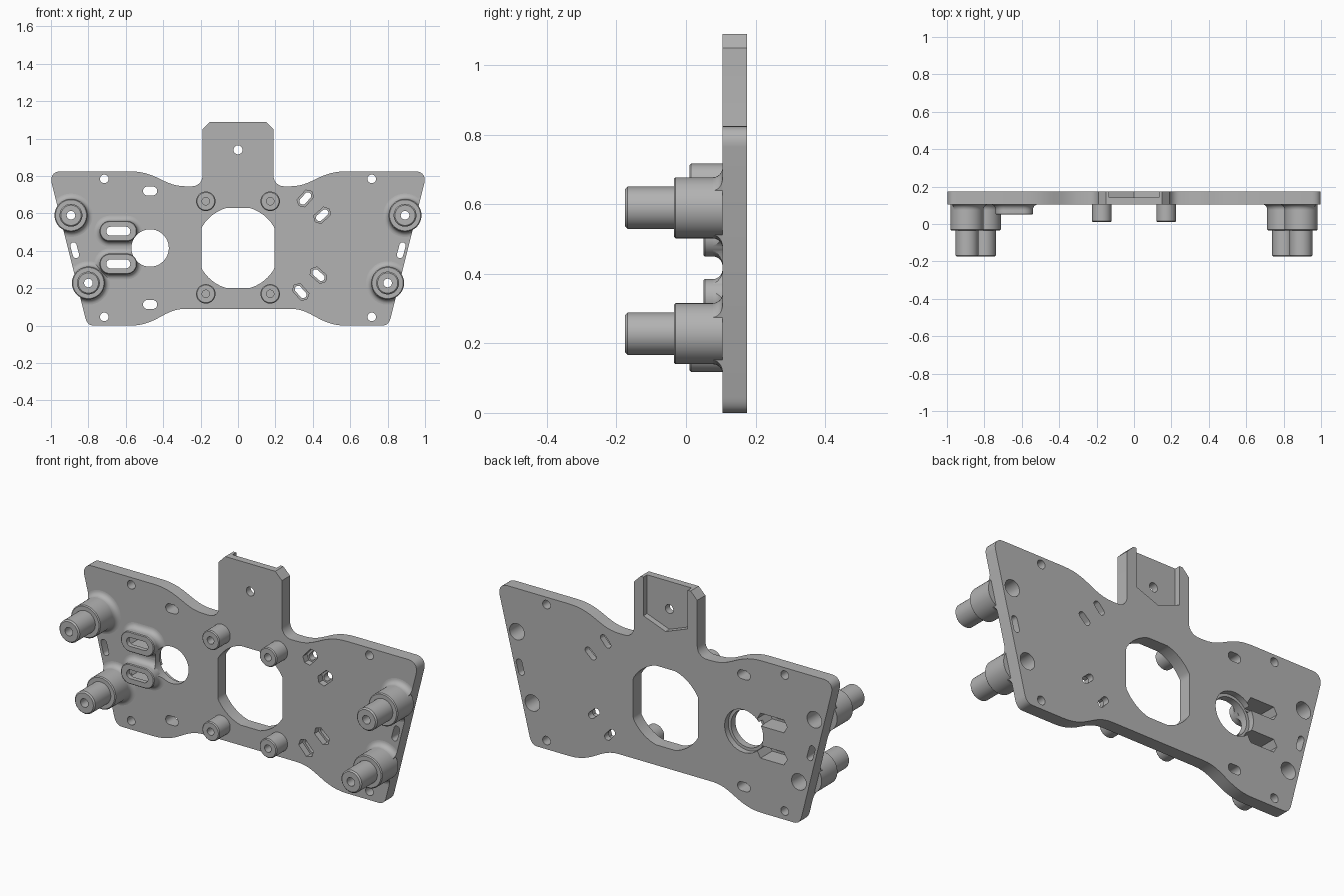
import bpy, bmesh
from math import sin, cos, pi, radians
from mathutils import Vector
from mathutils.geometry import interpolate_bezier

if "Cube" in bpy.data.objects:
    bpy.data.objects.remove(bpy.data.objects["Cube"])

FRONT, BACK = 0.105, 0.175

grey = bpy.data.materials.new("plain grey")
grey.use_nodes = True
grey.diffuse_color = (0.45, 0.45, 0.45, 1)
grey.node_tree.nodes["Principled BSDF"].inputs["Base Color"].default_value = grey.diffuse_color


def loft(name, rings, closed=False):
    """Skin a list of 3D rings; cap the ends unless the profile closes on itself."""
    bm = bmesh.new()
    loops = [[bm.verts.new(p) for p in ring] for ring in rings]
    n = len(loops[0])
    pairs = list(zip(loops, loops[1:]))
    if closed:
        pairs.append((loops[-1], loops[0]))
    else:
        bm.faces.new(loops[0])
        bm.faces.new(loops[-1])
    for a, b in pairs:
        for i in range(n):
            j = (i + 1) % n
            bm.faces.new((a[i], a[j], b[j], b[i]))
    bmesh.ops.recalc_face_normals(bm, faces=bm.faces)
    mesh = bpy.data.meshes.new(name)
    bm.to_mesh(mesh)
    bm.free()
    mesh.materials.append(grey)
    obj = bpy.data.objects.new(name, mesh)
    bpy.context.collection.objects.link(obj)
    return obj


def prism(name, pts, y0, y1):
    return loft(name, [[(x, y, z) for x, z in pts] for y in (y0, y1)])


def slot_points(r, half, angle, n):
    """Circle stretched along its own axis; six sides give a long hexagon."""
    phase = 0 if n == 6 else 0.5
    c, s = cos(radians(angle)), sin(radians(angle))
    pts = []
    for i in range(n):
        a = (i + phase) * 2 * pi / n
        u, v = r * cos(a) + (half if cos(a) > 0 else -half), r * sin(a)
        pts.append((u * c - v * s, u * s + v * c))
    return pts


def turned(name, at, profile, half=0, angle=0, n=48, closed=False):
    """Sweep an (r, y) profile round a circle or slot centred at (x, z)."""
    return loft(name, [[(at[0] + x, y, at[1] + z) for x, z in slot_points(r, half, angle, n)]
                       for r, y in profile], closed)


def apply_boolean(target, cutter, operation="DIFFERENCE"):
    mod = target.modifiers.new("cut", "BOOLEAN")
    mod.operation, mod.solver, mod.object = operation, "EXACT", cutter
    bpy.context.view_layer.objects.active = target
    bpy.ops.object.modifier_apply(modifier=mod.name)


def cut(cutter, *targets):
    for t in targets:
        apply_boolean(t, cutter)
    bpy.data.objects.remove(cutter)


def hole(at, r, half=0, angle=0, n=48, y0=-0.05, y1=0.3):
    return turned("cutter", at, [(r, y0), (r, y1)], half, angle, n)


def bezier(*pts, steps=14):
    p, h1, h2, q = (Vector((x, z, 0)) for x, z in pts)
    return [(v.x, v.y) for v in interpolate_bezier(p, h1, h2, q, steps)]


# Plate outline, right half then mirrored
half = bezier((.28, .09), (.40, .09), (.43, 0), (.58, 0))
half += bezier((.77, 0), (.795, 0), (.81, .015), (.817, .045), steps=8)
half += bezier((.997, .765), (1.004, .80), (.985, .825), (.95, .825), steps=8)
half += bezier((.58, .825), (.43, .825), (.40, .745), (.28, .745))
half += bezier((.245, .745), (.215, .745), (.19, .77), (.19, .80), steps=8)
half += [(.19, 1.05), (.15, 1.09)]
outline = half + [(-x, z) for x, z in reversed(half)]
plate = prism("plate", outline, FRONT, BACK)

# Large centre opening: a circle flattened on four sides
ring = [(.223 * cos(i * pi / 48), .223 * sin(i * pi / 48)) for i in range(96)]
opening = [(max(-.195, min(.195, x)), .415 + max(-.215, min(.215, z))) for x, z in ring]
cut(prism("cutter", opening, 0, .3), plate)

# Pocket in the back of the tab, open at the top
pocket = [(0, .83), (.133, .88), (.133, 1.2), (-.133, 1.2), (-.133, .88)]
cut(prism("cutter", pocket, .143, .3), plate)
cut(hole((0, .94), .024), plate)

# Small holes and slots
for side in (-1, 1):
    for z in (.785, .047):
        cut(hole((side * .715, z), .023), plate)
    cut(hole((side * .873, .403), .017, .026, 90 - side * 15), plate)
for z in (.72, .113):
    cut(hole((-.47, z), .024, .014), plate)

# Angled slots with hexagonal pockets on the front
for x, z, angle in ((.36, .68, 48), (.45, .59, 42), (.43, .27, -42), (.335, .18, -48)):
    cut(hole((x, z), .018, .02, angle), plate)
    cut(hole((x, z), .033, .018, angle, 6, y1=.14), plate)

# Posts with their fillets trimmed to the plate edge
post_profile = [(.044, FRONT), (.088, FRONT), (.088, -.03), (.083, -.035), (.061, -.035),
                (.061, -.168), (.054, -.175), (.023, -.175), (.023, 0), (.044, 0)]


def fillet(r, size):
    arc = [(r + size * (1 - cos(a)), FRONT - size * (1 - sin(a)))
           for a in (i * pi / 12 for i in range(7))]
    return [(r - .01, FRONT)] + [(r - .01, FRONT - size)] + arc


trim = prism("cutter", outline, 0, .3)
for side, word in ((1, "left"), (-1, "right")):
    for x, z, level in ((.893, .59, "upper"), (.8, .228, "lower")):
        at = (side * x, z)
        turned(f"{level}_{word}_post", at, post_profile, closed=True)
        skirt = turned(f"{level}_{word}_post_fillet", at, fillet(.088, .028), closed=True)
        apply_boolean(skirt, trim, "INTERSECT")
        cut(hole(at, .044), plate)
bpy.data.objects.remove(trim)

# Four short standoffs round the opening, with blind holes
for x in (-.172, .172):
    for z in (.665, .17):
        turned("standoff", (x, z), [(.052, FRONT), (.052, .015), (.047, .01), (.02, .01), (.02, .07)])

# Slotted bosses beside the round hole, hollowed from the back
skirts = []
for z in (.505, .33):
    at = (-.64, z)
    boss = turned("slot_boss", at, [(.055, FRONT), (.055, .054), (.051, .05)], .045)
    skirt = turned("slot_boss_fillet", at, fillet(.055, .028), .045, closed=True)
    skirts.append(skirt)
    cut(hole(at, .024, .04), plate, boss)
    cut(hole(at, .04, .05, 0, 6, y0=.075), plate, boss)

# Round hole with a counterbore at the back
cut(hole((-.47, .415), .1), plate, *skirts)
cut(hole((-.47, .415), .116, y0=.143), plate)

# Smooth curved walls, keep the edges sharp
bpy.ops.object.select_all(action="DESELECT")
for obj in bpy.context.collection.objects:
    if obj.type == "MESH" and grey.name in obj.data.materials:
        obj.select_set(True)
bpy.context.view_layer.objects.active = plate
bpy.ops.object.shade_smooth_by_angle(angle=radians(30))
